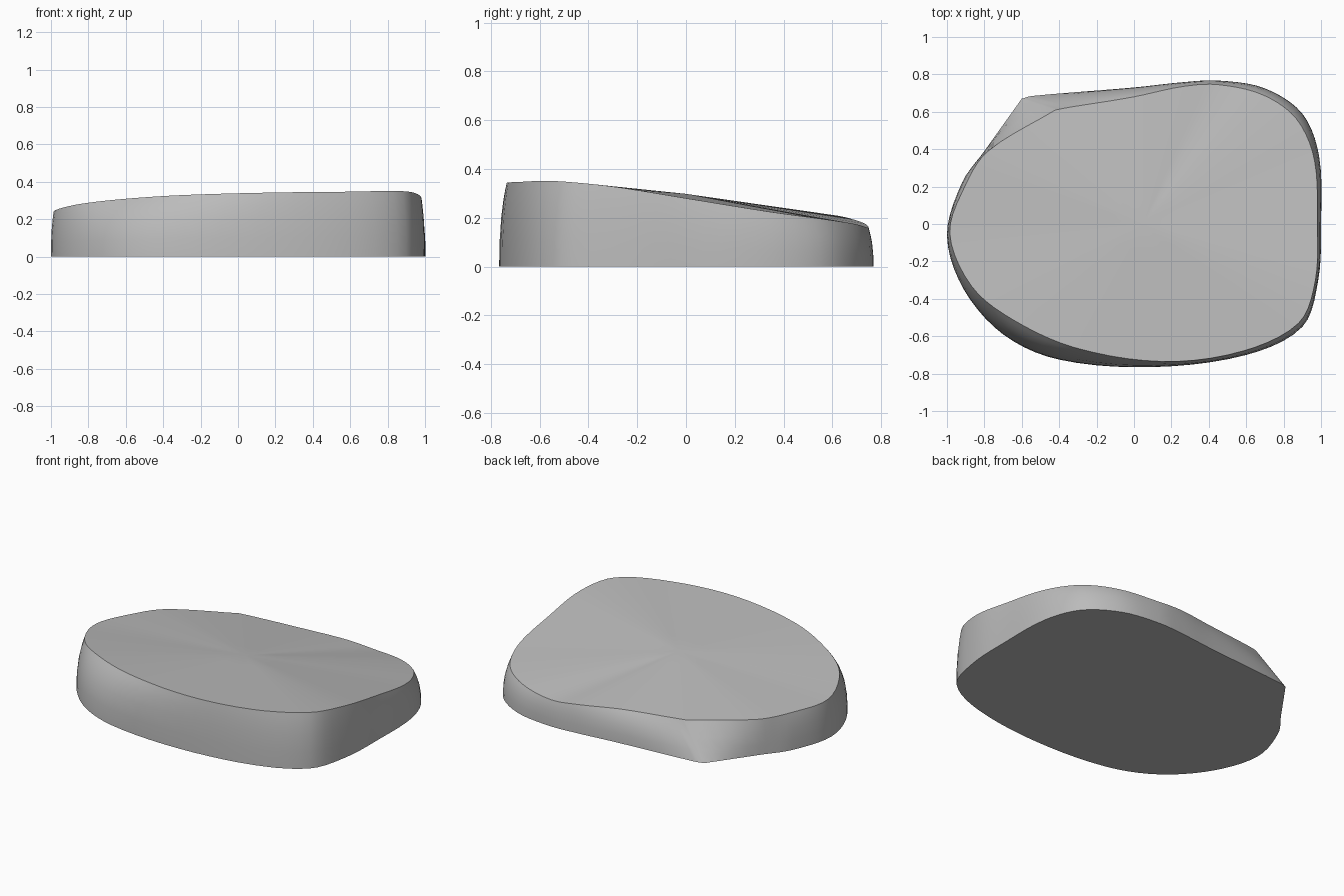
import bpy, bmesh, math
from mathutils import Vector

if "Cube" in bpy.data.objects:
    bpy.data.objects.remove(bpy.data.objects["Cube"])

# Outline stations, clockwise from the pointed corner: base x, y, then rim x, y, z
STATIONS = [
    (-.6, .67, -.42, .61, .21), (-.54, .685, -.34, .625, .208),
    (0, .73, 0, .68, .195), (.25, .757, .26, .735, .175),
    (.45, .767, .45, .745, .16), (.7, .725, .69, .69, .175),
    (.9, .59, .87, .56, .195), (.99, .36, .965, .34, .225),
    (1, 0, .98, 0, .28), (.985, -.3, .97, -.3, .328),
    (.9, -.55, .88, -.53, .35), (.6, -.7, .58, -.68, .347),
    (.1, -.765, .15, -.735, .342), (-.4, -.725, -.32, -.66, .328),
    (-.7, -.59, -.65, -.51, .305), (-.91, -.35, -.87, -.33, .277),
    (-1, -.06, -.985, -.05, .243), (-.92, .22, -.9, .21, .232),
    (-.8, .39, -.78, .39, .225), (-.6, .67, -.42, .61, .21)]
STEPS = 5


def spline(pts):
    """Sample an open smooth curve so that the pointed corner stays sharp."""
    pts = [Vector(p) for p in pts]
    out = []
    for i in range(len(pts) - 1):
        b, c = pts[i], pts[i + 1]
        a = pts[i - 1] if i else b * 2 - c
        d = pts[i + 2] if i + 2 < len(pts) else c * 2 - b
        # limit tangents where station spacing is uneven
        length = (c - b).length
        m0 = (c - a) * (length / ((b - a).length + length))
        m1 = (d - b) * (length / ((d - c).length + length))
        for k in range(STEPS):
            t = k / STEPS
            out.append(b * (2*t**3 - 3*t**2 + 1) + m0 * (t**3 - 2*t**2 + t)
                       + c * (3*t**2 - 2*t**3) + m1 * (t**3 - t**2))
    return out


def wall_point(s, f):
    """Bowed wall, straightening out near the pointed corner."""
    near = max(0, 1 - math.hypot(s[0] + .6, s[1] - .67) / .5)
    t = f ** (2.6 - 1.6 * near)
    return (s[0] + (s[2] - s[0]) * t, s[1] + (s[3] - s[1]) * t, s[4] * f)


samples = spline(STATIONS)
centre = Vector((.05, 0, .298))
bm = bmesh.new()

# Side wall rings, then shrinking rings over the sloping top
rings = [[bm.verts.new(wall_point(s, f)) for s in samples]
         for f in (0, .3, .6, .8, .92, 1)]
rim = [v.co.copy() for v in rings[-1]]
for r in (.85, .65, .4, .2):
    rings.append([bm.verts.new(centre.lerp(p, r)) for p in rim])
count = len(samples)
for low, high in zip(rings, rings[1:]):
    for i in range(count):
        j = (i + 1) % count
        bm.faces.new((low[i], low[j], high[j], high[i]))
top = bm.verts.new(centre)
for i in range(count):
    bm.faces.new((rings[-1][i], rings[-1][(i + 1) % count], top))
# Flat underside
bm.faces.new(rings[0])
bmesh.ops.recalc_face_normals(bm, faces=bm.faces)

mesh = bpy.data.meshes.new("sloped_pad")
bm.to_mesh(mesh)
bm.free()
pad = bpy.data.objects.new("sloped_pad", mesh)
bpy.context.collection.objects.link(pad)

# Plain grey
grey = bpy.data.materials.new("plain grey")
grey.use_nodes = True
colour = (.5, .5, .5, 1)
grey.diffuse_color = colour
grey.node_tree.nodes["Principled BSDF"].inputs["Base Color"].default_value = colour
mesh.materials.append(grey)

bpy.context.view_layer.objects.active = pad
pad.select_set(True)
bpy.ops.object.shade_smooth_by_angle(angle=math.radians(35))
